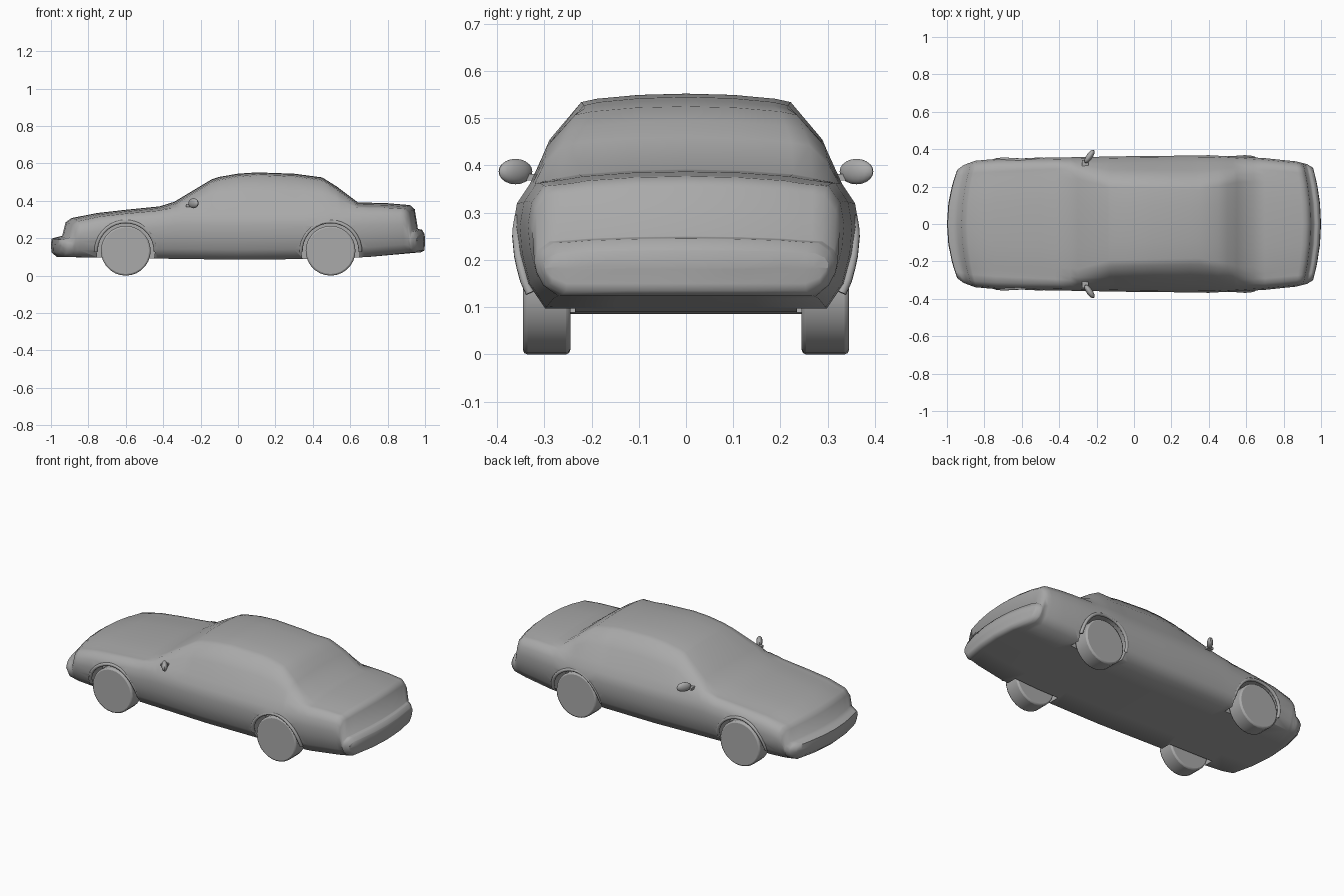
import bpy, bmesh, math
from mathutils import Matrix

if "Cube" in bpy.data.objects:
    bpy.data.objects.remove(bpy.data.objects["Cube"])

# Profile curves along the length of the car (x, value); nose is at x = -1
TOP = [(-1, .165), (-.997, .198), (-.94, .213), (-.922, .285), (-.89, .308), (-.75, .335),
       (-.6, .352), (-.42, .37), (-.34, .395), (-.14, .515), (-.1, .528), (0, .545), (.1, .552),
       (.3, .545), (.45, .525), (.53, .475), (.64, .392), (.8, .387), (.92, .377),
       (.945, .355), (.962, .25), (.985, .245), (.998, .22), (1, .185)]
BOTTOM = [(-1, .16), (-.997, .125), (-.97, .1), (-.5, .092), (0, .085), (.5, .09),
          (.7, .1), (.98, .125), (.997, .135), (1, .18)]
WIDTH = [(-1, .29), (-.97, .315), (-.9, .338), (-.75, .348), (-.6, .352), (0, .363),
         (.45, .367), (.7, .352), (.9, .335), (.97, .32), (1, .3)]
EDGE = [(-1, .23), (-.4, .27), (-.3, .285), (-.13, .228), (.35, .215), (.45, .235),
        (.55, .262), (.64, .268), (1, .24)]
SIDE = [(.42, 0), (.84, 0), (.94, .18), (.985, .4), (1, .6), (.975, .78), (.9, .92)]
CAP = [(0, 1, 11, 12), (1, 2, 10, 11), (2, 9, 10), (2, 3, 8, 9), (3, 4, 7, 8), (4, 5, 6, 7)]
WHEELS_X, WHEEL_R = (-.6, .495), .133

paint = bpy.data.materials.new("dark_grey")
paint.diffuse_color = (.4, .4, .4, 1)
paint.use_nodes = True
paint.node_tree.nodes["Principled BSDF"].inputs["Base Color"].default_value = paint.diffuse_color


def at(curve, x):
    for (x0, v0), (x1, v1) in zip(curve, curve[1:]):
        if x <= x1:
            return v0 + (v1 - v0) * (x - x0) / (x1 - x0)
    return curve[-1][1]


def section(x):
    """One closed ring of the body, bowed near the bumpers."""
    t, b, w, e = (at(c, x) for c in (TOP, BOTTOM, WIDTH, EDGE))
    h = min(t, .385) - b
    crown = min(.018, .06 * (t - b))
    half = [(w * k, b + h * f) for k, f in SIDE]
    y0, z0 = half[-1]
    bulge = .014 * max(0, t - .385) / .165
    half.append(((y0 + e) / 2 + bulge, (z0 + t - crown) / 2 + bulge / 2))
    half += [(e, t - crown), (e * .85, t - crown * .6), (e * .45, t - crown * .15)]
    ring = [(0, b)] + half + [(0, t)] + [(-y, z) for y, z in reversed(half)]
    bow = max(0, (abs(x) - .7) / .3) * (.055 if x < 0 else .04)
    s = -1 if x > 0 else 1
    return [(x + s * bow * (y / .29) ** 2, y, z) for y, z in ring]


def mesh_object(name, bm):
    bmesh.ops.recalc_face_normals(bm, faces=bm.faces)
    me = bpy.data.meshes.new(name)
    bm.to_mesh(me)
    bm.free()
    me.materials.append(paint)
    ob = bpy.data.objects.new(name, me)
    bpy.context.collection.objects.link(ob)
    return ob


def activate(ob):
    bpy.ops.object.select_all(action='DESELECT')
    ob.select_set(True)
    bpy.context.view_layer.objects.active = ob


def smooth(ob, angle):
    activate(ob)
    bpy.ops.object.shade_smooth_by_angle(angle=math.radians(angle))


def disc(name, x, y, z, r, depth, sides):
    bm = bmesh.new()
    m = Matrix.Translation((x, y, z)) @ Matrix.Rotation(math.pi / 2, 4, 'X')
    bmesh.ops.create_cone(bm, cap_ends=True, segments=sides, radius1=r, radius2=r,
                          depth=depth, matrix=m)
    return mesh_object(name, bm)


# Body shell lofted through the sections, ends closed by strips that follow the bow
xs = sorted({p[0] for c in (TOP, BOTTOM, WIDTH, EDGE) for p in c})
bm = bmesh.new()
rings = [[bm.verts.new(p) for p in section(x)] for x in xs]
n = len(rings[0])
for a, b in zip(rings, rings[1:]):
    for i in range(n):
        bm.faces.new((a[i], a[(i + 1) % n], b[(i + 1) % n], b[i]))
for ring in (rings[0], rings[-1]):
    for f in CAP:
        bm.faces.new([ring[i] for i in f])
        bm.faces.new([ring[-i % n] for i in reversed(f)])
body = mesh_object("body", bm)

# Wheel wells cut into the body
for x in WHEELS_X:
    for s in (-1, 1):
        cutter = disc("well_cutter", x, s * .335, .13, .156, .2, 32)
        cutter.hide_render = True
        mod = body.modifiers.new("well", 'BOOLEAN')
        mod.operation, mod.object, mod.solver = 'DIFFERENCE', cutter, 'EXACT'
        activate(body)
        bpy.ops.object.modifier_apply(modifier=mod.name)
        bpy.data.objects.remove(cutter)
smooth(body, 70)

for x in WHEELS_X:
    for s in (-1, 1):
        # Wheel with softened rim
        wheel = disc("wheel", x, s * .295, WHEEL_R, WHEEL_R, .1, 28)
        bev = wheel.modifiers.new("rim", 'BEVEL')
        bev.width, bev.segments = .009, 2
        smooth(wheel, 60)

        # Lip around the wheel arch, following the body side
        cu = bpy.data.curves.new("arch_lip", 'CURVE')
        cu.dimensions, cu.bevel_depth, cu.bevel_resolution = '3D', .01, 2
        cu.use_fill_caps = True
        cu.materials.append(paint)
        sp = cu.splines.new('POLY')
        sp.points.add(18)
        sp.use_smooth = True
        b, w = at(BOTTOM, x), at(WIDTH, x)
        for i, p in enumerate(sp.points):
            a = math.pi * i / 18
            z = .13 + .159 * math.sin(a)
            k = at([(f, k) for k, f in SIDE[1:]], (z - b) / (.37 - b))
            p.co = (x + .159 * math.cos(a), s * (w * k - .005), z, 1)
        bpy.context.collection.objects.link(bpy.data.objects.new("arch_lip", cu))

# Door mirrors swept back, each with a short stalk
for s in (-1, 1):
    bm = bmesh.new()
    m = (Matrix.Translation((-.238, s * .361, .387)) @ Matrix.Rotation(-s * .6, 4, 'Z')
         @ Matrix.Diagonal((.017, .042, .027, 1)))
    bmesh.ops.create_uvsphere(bm, u_segments=16, v_segments=10, radius=1, matrix=m)
    m = Matrix.Translation((-.26, s * .325, .375)) @ Matrix.Diagonal((.035, .036, .014, 1))
    bmesh.ops.create_cube(bm, size=1, matrix=m)
    smooth(mesh_object("door_mirror", bm), 40)
